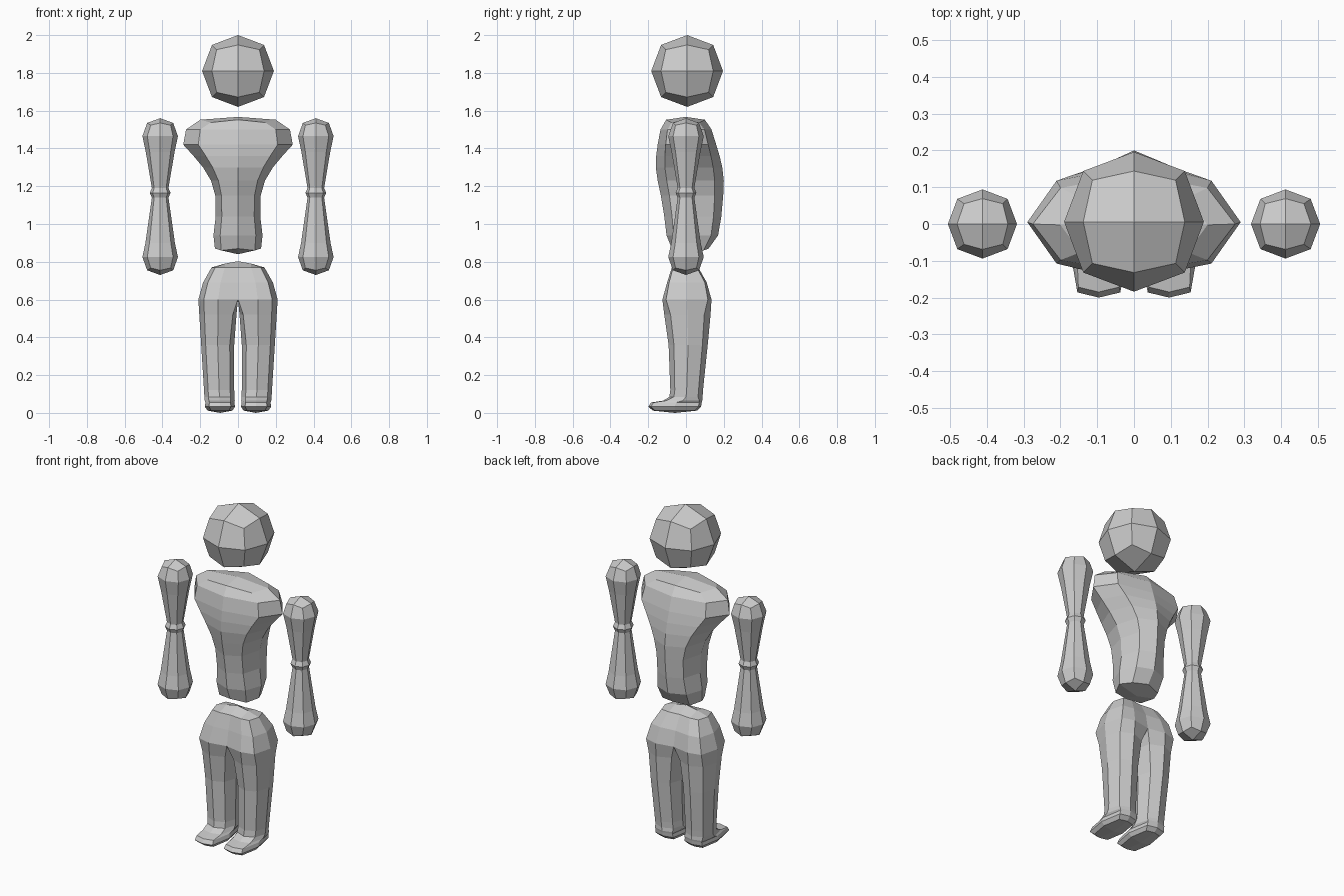
import bpy, bmesh

if "Cube" in bpy.data.objects:
    bpy.data.objects.remove(bpy.data.objects["Cube"])

K = 0.726  # corner fraction of an eight-sided ring


def ring_points(z, x0, x1, y0, y1, k_in=K, ky=K, dz=0.0):
    xm, hx = (x0 + x1) / 2, (x1 - x0) / 2
    ym, hy = (y0 + y1) / 2, (y1 - y0) / 2
    return [(x1, ym, z), (xm + hx * K, ym + hy * ky, z + dz), (xm, y1, z),
            (xm - hx * k_in, ym + hy * ky, z + dz), (x0, ym, z),
            (xm - hx * k_in, ym - hy * ky, z + dz), (xm, y0, z),
            (xm + hx * K, ym - hy * ky, z + dz)]


def loft(name, rings, z_top, z_bottom, mirror=False, lift=None):
    """Skin eight-sided rings from top to bottom and close with four-quad caps."""
    bm = bmesh.new()
    loops = [[bm.verts.new(p) for p in ring_points(*r)] for r in rings]
    for a, b in zip(loops, loops[1:]):
        for i in range(8):
            j = (i + 1) % 8
            bm.faces.new((a[i], a[j], b[j], b[i]))
    for r, loop, z in ((rings[0], loops[0], z_top), (rings[-1], loops[-1], z_bottom)):
        c = bm.verts.new(((r[1] + r[2]) / 2, (r[3] + r[4]) / 2, z))
        for i in range(0, 8, 2):
            bm.faces.new((c, loop[i], loop[i + 1], loop[(i + 2) % 8]))
    if lift:
        loops[0][4].co.z = lift
    bmesh.ops.recalc_face_normals(bm, faces=bm.faces)
    if mirror:
        # open the seam so the two halves join into one skin
        seam = [f for f in bm.faces if all(abs(v.co.x) < 1e-5 for v in f.verts)]
        bmesh.ops.delete(bm, geom=seam, context='FACES')
    mesh = bpy.data.meshes.new(name)
    bm.to_mesh(mesh)
    bm.free()
    ob = bpy.data.objects.new(name, mesh)
    bpy.context.collection.objects.link(ob)
    if mirror:
        ob.modifiers.new("Mirror", 'MIRROR').merge_threshold = 0.001
    return ob


# Head: a cube rounded by one subdivision
bpy.ops.mesh.primitive_cube_add(size=0.4526, location=(0, 0.006, 1.81))
head = bpy.context.object
head.name = "head"
head.modifiers.new("Round", 'SUBSURF').levels = 1
head.modifiers["Round"].render_levels = 1

# Arms: round shoulder, elbow bulge, round hand
profile = [(1.535, 0.069), (1.465, 0.094), (1.38, 0.076), (1.19, 0.044),
           (1.165, 0.055), (1.14, 0.044), (0.90, 0.078), (0.825, 0.094), (0.755, 0.069)]
arm_rings = []
for n, (z, r) in enumerate(profile):
    end = n in (0, len(profile) - 1)
    arm = (z, 0.412 - r, 0.412 + r, -r, r)
    if end:
        arm += (0.80, 0.80, -0.012 if n == 0 else 0.012)
    arm_rings.append(arm)
loft("arms", arm_rings, 1.56, 0.73, mirror=True)

# Torso: half width, front and back at each height
torso = [(1.552, 0.20, -0.105, 0.10, -0.015), (1.50, 0.275, -0.135, 0.135, 0),
         (1.42, 0.29, -0.15, 0.16, 0), (1.36, 0.235, -0.158, 0.178, 0),
         (1.30, 0.185, -0.16, 0.192, 0), (1.23, 0.143, -0.15, 0.20, 0),
         (1.15, 0.12, -0.133, 0.197, 0), (1.04, 0.118, -0.115, 0.187, 0),
         (0.94, 0.13, -0.103, 0.17, 0), (0.87, 0.122, -0.075, 0.12, -0.01)]
loft("torso", [(z, -w, w, f, b, K, K, d) for z, w, f, b, d in torso], 1.567, 0.84)

# Hips, legs and feet: one half, mirrored along the centre seam
legs = [(0.77, 0, 0.14, -0.075, 0.065, 1, 0.9), (0.69, 0, 0.185, -0.10, 0.11, 1, 0.9),
        (0.60, 0, 0.21, -0.125, 0.135, 1, 0.85), (0.52, 0.008, 0.205, -0.115, 0.13, 0.8),
        (0.36, 0.02, 0.195, -0.092, 0.115), (0.12, 0.02, 0.18, -0.083, 0.09),
        (0.085, 0.018, 0.178, -0.088, 0.088), (0.065, 0.017, 0.176, -0.12, 0.086, K, 0.85),
        (0.055, 0.02, 0.172, -0.185, 0.083, K, 0.9), (0.033, 0.015, 0.176, -0.20, 0.08, K, 0.9),
        (0.012, 0.03, 0.16, -0.175, 0.058, K, 0.9)]
loft("legs", legs, 0.79, 0.0, mirror=True, lift=0.803)
